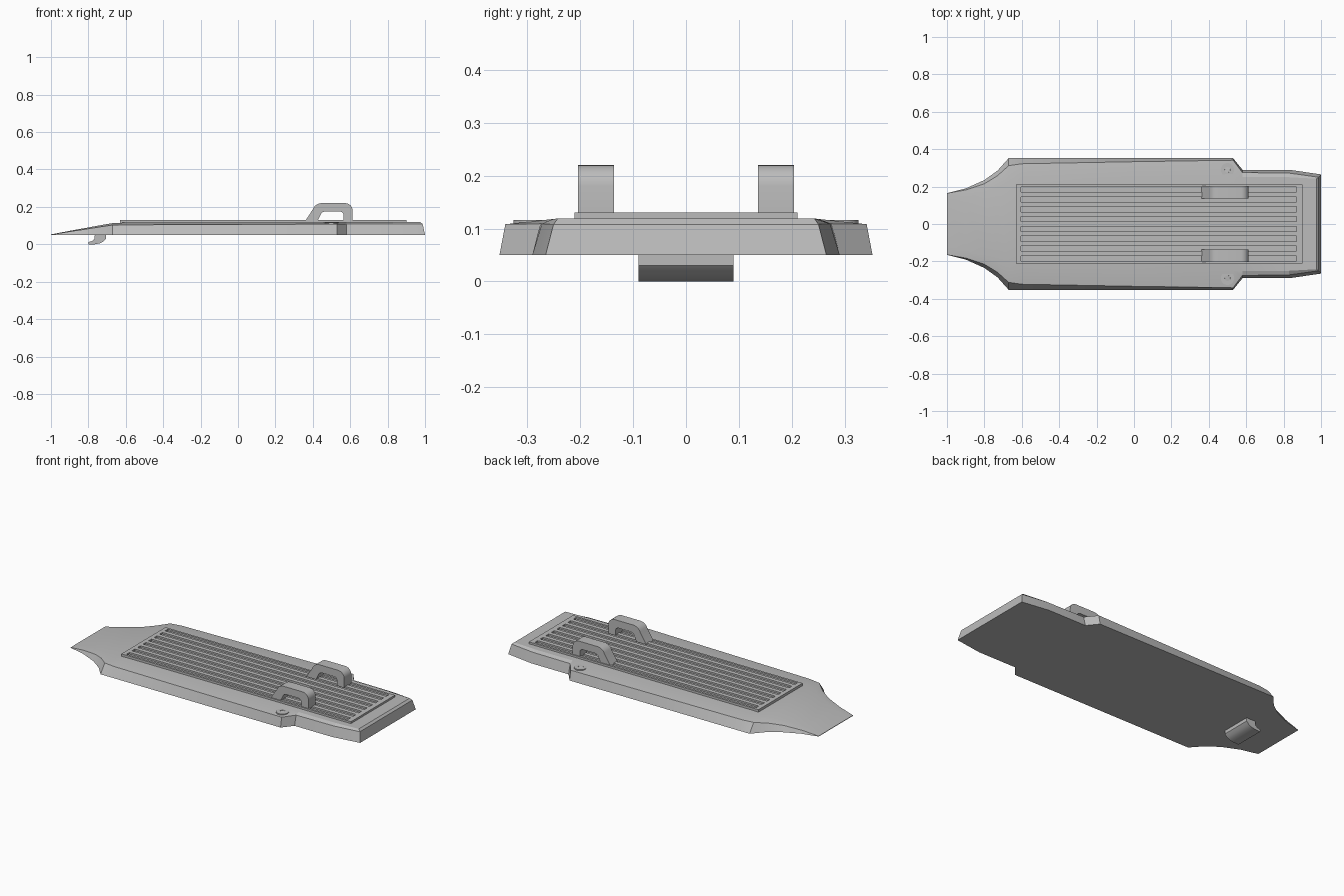
import bpy, bmesh, math
from mathutils import Matrix

if "Cube" in bpy.data.objects:
    bpy.data.objects.remove(bpy.data.objects["Cube"], do_unlink=True)

GREY = (0.5, 0.5, 0.5, 1)
mat = bpy.data.materials.new("plain grey")
mat.use_nodes = True
mat.diffuse_color = GREY
for node in mat.node_tree.nodes:
    if node.type == 'BSDF_PRINCIPLED':
        node.inputs["Base Color"].default_value = GREY


def finish(bm, name, angle=None):
    bmesh.ops.recalc_face_normals(bm, faces=bm.faces)
    mesh = bpy.data.meshes.new(name)
    bm.to_mesh(mesh)
    bm.free()
    mesh.materials.append(mat)
    obj = bpy.data.objects.new(name, mesh)
    bpy.context.collection.objects.link(obj)
    if angle:
        bpy.ops.object.select_all(action='DESELECT')
        obj.select_set(True)
        bpy.context.view_layer.objects.active = obj
        bpy.ops.object.shade_smooth_by_angle(angle=math.radians(angle))
    return obj


def add_box(bm, x0, x1, y0, y1, z0, z1):
    m = Matrix.Translation(((x0 + x1) / 2, (y0 + y1) / 2, (z0 + z1) / 2))
    bmesh.ops.create_cube(bm, size=1, matrix=m @ Matrix.Diagonal((x1 - x0, y1 - y0, z1 - z0, 1)))


def extrude_profile(name, points, y0, y1, angle):
    """Side profile in x and z, given thickness along y."""
    bm = bmesh.new()
    face = bm.faces.new([bm.verts.new((x, y0, z)) for x, z in points])
    made = bmesh.ops.extrude_face_region(bm, geom=[face])["geom"]
    moved = [g for g in made if isinstance(g, bmesh.types.BMVert)]
    bmesh.ops.translate(bm, verts=moved, vec=(0, y1 - y0, 0))
    return finish(bm, name, angle)


def arc(cx, cz, r, start, end, steps=6):
    return [(cx + r * math.cos(math.radians(start + (end - start) * i / steps)),
             cz + r * math.sin(math.radians(start + (end - start) * i / steps)))
            for i in range(steps + 1)]


# Body: cross-sections lofted along x
# x, base half width, edge half width, edge z, crown half width, crown z, end lean
FLOOR = 0.05
stations = [
    (-1.00, .165, .164, .052, .12, .053, 0),
    (-0.90, .190, .182, .068, .14, .072, 0),
    (-0.80, .235, .215, .083, .17, .090, 0),
    (-0.73, .285, .258, .094, .20, .103, 0),
    (-0.67, .352, .312, .103, .23, .113, 0),
    (-0.60, .352, .322, .104, .24, .116, 0),
    (0.00, .352, .333, .106, .25, .117, 0),
    (0.53, .352, .341, .108, .25, .118, 0),
    (0.58, .290, .275, .109, .25, .118, 0),
    (0.83, .290, .272, .109, .25, .118, 0),
    (1.00, .265, .250, .108, .242, .119, .025),
]
bm = bmesh.new()
rings = []
for x, base, edge, edge_z, crown, crown_z, lean in stations:
    half = [(x, base, FLOOR), (x - lean / 2, edge, edge_z), (x - lean, crown, crown_z)]
    ring = half + [(px, -py, pz) for px, py, pz in reversed(half)]
    rings.append([bm.verts.new(p) for p in ring])
for a, b in zip(rings, rings[1:]):
    for i in range(6):
        j = (i + 1) % 6
        bm.faces.new((a[i], a[j], b[j], b[i]))
for r in (rings[0], rings[-1]):
    bm.faces.new((r[0], r[1], r[4], r[5]))
    bm.faces.new((r[1], r[2], r[3], r[4]))
finish(bm, "body", 12)

# Raised tread panel with eight long slots
bm = bmesh.new()
add_box(bm, -.63, .90, -.21, .21, .10, .13)
panel = finish(bm, "tread_panel")
bm = bmesh.new()
for i in range(8):
    y = (i - 3.5) * .0525
    add_box(bm, -.605, .87, y - .0135, y + .0135, .12, .15)
cutter = finish(bm, "slot_cutter")
cutter.hide_render = True
cut = panel.modifiers.new("slots", 'BOOLEAN')
cut.operation = 'DIFFERENCE'
cut.solver = 'EXACT'
cut.object = cutter
bpy.context.view_layer.update()
result = bpy.data.meshes.new_from_object(panel.evaluated_get(bpy.context.evaluated_depsgraph_get()))
panel.modifiers.clear()
panel.data = result
bpy.data.objects.remove(cutter, do_unlink=True)

# Pair of strap loops
outer = [(.36, .125)] + arc(.447, .17, .05, 160, 90) + arc(.573, .18, .04, 90, 0) + [(.613, .125)]
inner = [(.565, .125)] + arc(.545, .155, .02, 0, 90, 4) + arc(.465, .15, .025, 90, 160, 4) + [(.425, .125)]
for side, y0 in (("left", .136), ("right", -.204)):
    extrude_profile("strap_loop_" + side, outer + inner, y0, y0 + .068, 30)

# Hook below the nose
hook = [(-.705, .055), (-.705, .03), (-.72, .015), (-.74, .005), (-.765, 0), (-.80, 0),
        (-.80, .012), (-.78, .017), (-.768, .027), (-.765, .055)]
extrude_profile("nose_hook", hook, -.09, .09, 35)

# Screw heads with a recessed socket
for side, sign in (("left", 1), ("right", -1)):
    bm = bmesh.new()
    bmesh.ops.create_cone(bm, cap_ends=True, segments=24, radius1=.036, radius2=.036, depth=.02,
                          matrix=Matrix.Translation((.50, sign * .29, .106)))
    top = max(bm.faces, key=lambda f: f.calc_center_median().z)
    bmesh.ops.inset_region(bm, faces=[top], thickness=.021)
    bmesh.ops.inset_region(bm, faces=[top], thickness=.0005, depth=-.006)
    finish(bm, "screw_head_" + side, 30)
